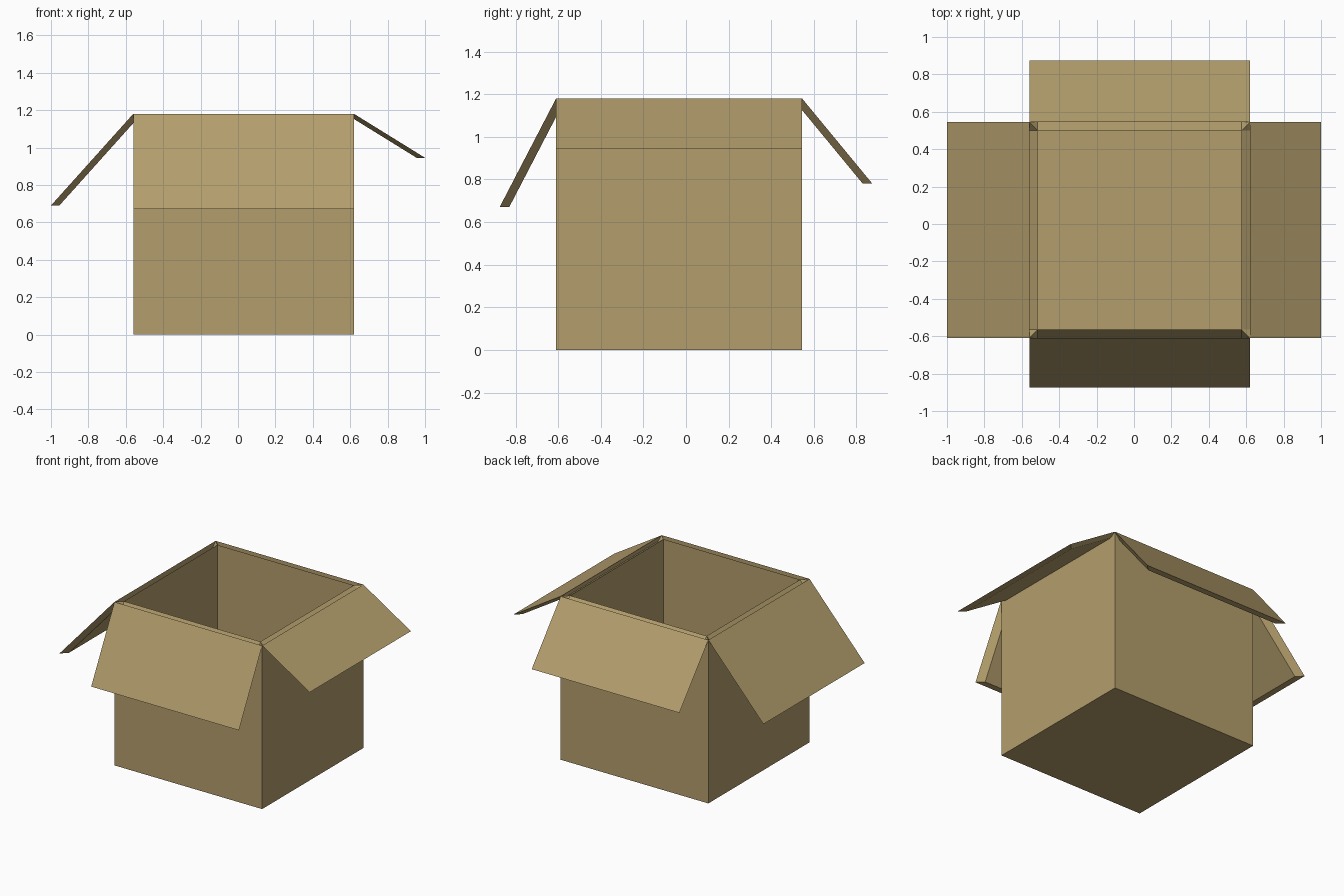
import bpy, bmesh

if "Cube" in bpy.data.objects:
    bpy.data.objects.remove(bpy.data.objects["Cube"])

X0, X1, Y0, Y1, TOP = -0.56, 0.62, -0.61, 0.545, 1.18   # outer walls
T = 0.045                                              # board thickness

mat = bpy.data.materials.new("cardboard")
mat.diffuse_color = (0.45, 0.34, 0.15, 1)
mat.use_nodes = True
mat.node_tree.nodes["Principled BSDF"].inputs["Base Color"].default_value = mat.diffuse_color


def rect(inset, z):
    a, b, c, d = X0 + inset, X1 - inset, Y0 + inset, Y1 - inset
    return [(a, c, z), (b, c, z), (b, d, z), (a, d, z)]


def tube(name, rings, cap_start, cap_end, closed_ring=False):
    """Skin a row of four-cornered rings; faces not wanted are removed after orienting."""
    bm = bmesh.new()
    loops = [[bm.verts.new(p) for p in r] for r in rings]
    drop = []
    for k, (p, q) in enumerate(zip(loops, loops[1:])):
        for i in range(4):
            j = (i + 1) % 4
            f = bm.faces.new((p[i], p[j], q[j], q[i]))
            if closed_ring and k == 1:
                drop.append(f)
    for loop, keep in ((loops[0], cap_start), (loops[-1], cap_end)):
        f = bm.faces.new(loop)
        if not keep:
            drop.append(f)
    bmesh.ops.recalc_face_normals(bm, faces=bm.faces[:])
    bmesh.ops.delete(bm, geom=drop, context='FACES_ONLY')
    me = bpy.data.meshes.new(name)
    bm.to_mesh(me)
    bm.free()
    me.materials.append(mat)
    ob = bpy.data.objects.new(name, me)
    bpy.context.collection.objects.link(ob)


# Box body: outer shell and inner shell; the rim is left to the flaps
tube("box_body", [rect(0, 0), rect(0, TOP), rect(T, TOP), rect(T, T)],
     True, True, closed_ring=True)

# Flaps: each mitred rim strip pulled outward and down
outer, inner = rect(0, TOP), rect(T, TOP)
flaps = [("front_flap", 0, (0, -0.265, -0.51)),
         ("right_flap", 1, (0.38, 0, -0.235)),
         ("back_flap", 2, (0, 0.33, -0.40)),
         ("left_flap", 3, (-0.44, 0, -0.49))]
for name, i, move in flaps:
    j = (i + 1) % 4
    start = [outer[i], outer[j], inner[j], inner[i]]
    end = [tuple(a + b for a, b in zip(p, move)) for p in start]
    tube(name, [start, end], False, True)
